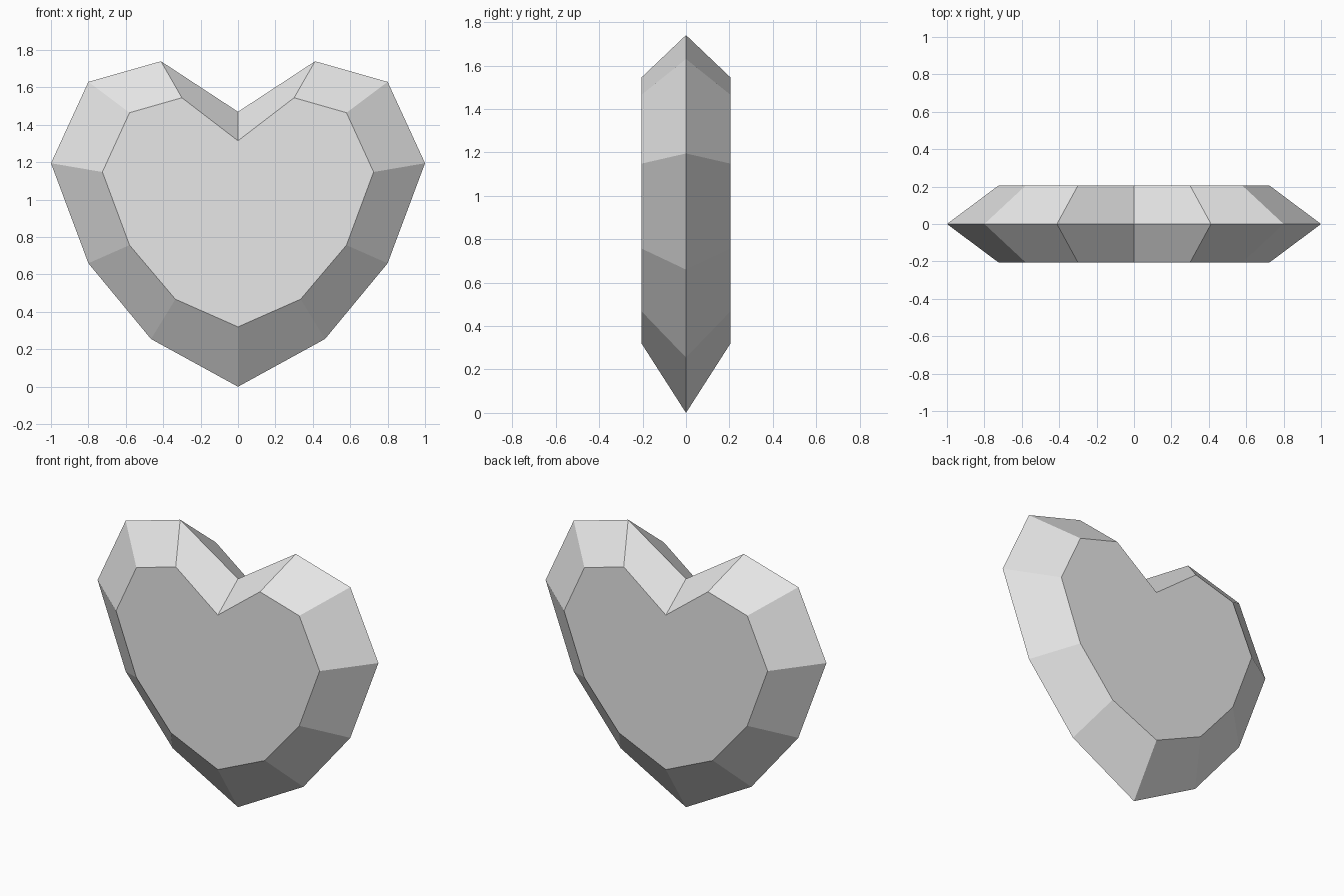
import bpy, bmesh

cube = bpy.data.objects.get("Cube")
if cube:
    bpy.data.objects.remove(cube, do_unlink=True)

# Plain light grey stone
stone = bpy.data.materials.new("light grey")
stone.use_nodes = True
stone.diffuse_color = (0.8, 0.8, 0.8, 1)
stone.node_tree.nodes["Principled BSDF"].inputs["Base Color"].default_value = (0.8, 0.8, 0.8, 1)

# Half outlines (x, z) from bottom tip to top notch
girdle = [(0, 0), (0.465, 0.255), (0.8, 0.66), (1, 1.195),
          (0.8, 1.63), (0.412, 1.74), (0, 1.47)]
table = [(0, 0.32), (0.335, 0.468), (0.58, 0.757), (0.725, 1.148),
         (0.58, 1.465), (0.3, 1.545), (0, 1.315)]
HALF_DEPTH = 0.205


def ring(bm, half, y):
    """Closed heart loop made from a half outline and its mirror image."""
    outline = half + [(-x, z) for x, z in half[-2:0:-1]]
    return [bm.verts.new((x, y, z)) for x, z in outline]


# Faceted heart: wide girdle in the middle, flat table on each side
bm = bmesh.new()
middle = ring(bm, girdle, 0)
count = len(middle)
for side in (-1, 1):
    flat = ring(bm, table, side * HALF_DEPTH)
    bm.faces.new(flat)
    for i in range(count):
        j = (i + 1) % count
        bm.faces.new((middle[i], middle[j], flat[j], flat[i]))
bmesh.ops.recalc_face_normals(bm, faces=bm.faces)

mesh = bpy.data.meshes.new("heart_gem")
bm.to_mesh(mesh)
bm.free()
mesh.materials.append(stone)
heart = bpy.data.objects.new("heart_gem", mesh)
bpy.context.collection.objects.link(heart)
